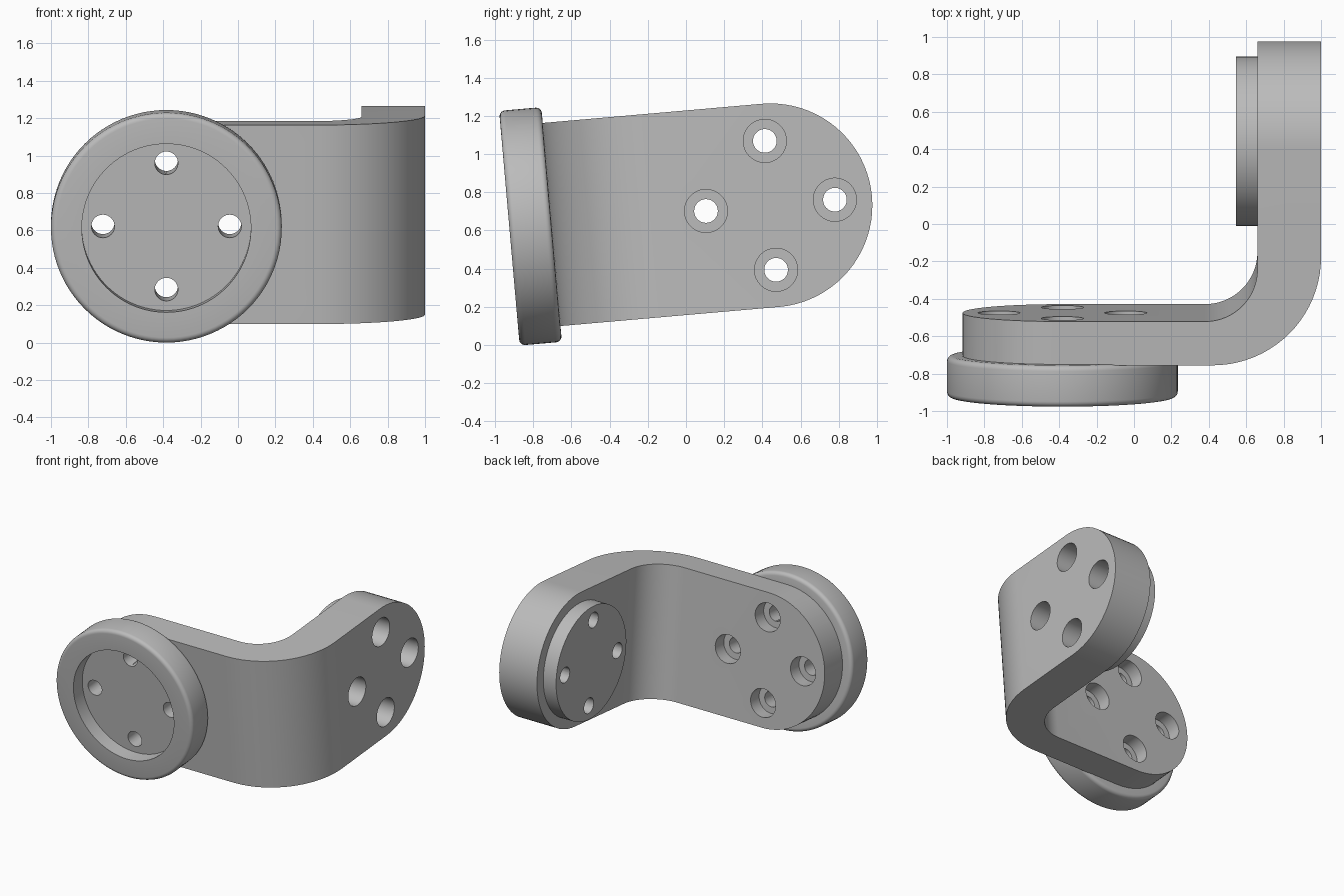
import bpy, bmesh, math
from mathutils import Matrix, Vector

if "Cube" in bpy.data.objects:
    bpy.data.objects.remove(bpy.data.objects["Cube"])

CX, CY, CZ = -0.383, 0.506, 0.70     # disc centre x, side flange centre y, shared height
R_ARM, R_DISC, R_SPIGOT, R_PITCH = 0.534, 0.617, 0.452, 0.339
FRONT, BACK, INNER = -0.65, -0.415, 0.66   # plate faces and inside of the side flange
TO_Y = Matrix.Rotation(math.pi / 2, 4, 'X')     # local z -> -y
TO_X = Matrix.Rotation(math.pi / 2, 4, 'Y')     # local z -> +x

grey = bpy.data.materials.new("satin grey")
grey.diffuse_color = (0.5, 0.5, 0.5, 1)
grey.use_nodes = True
grey.node_tree.nodes["Principled BSDF"].inputs["Base Color"].default_value = grey.diffuse_color


def add(name, bm):
    bmesh.ops.remove_doubles(bm, verts=bm.verts, dist=1e-5)
    bmesh.ops.recalc_face_normals(bm, faces=bm.faces)
    mesh = bpy.data.meshes.new(name)
    bm.to_mesh(mesh)
    bm.free()
    mesh.materials.append(grey)
    ob = bpy.data.objects.new(name, mesh)
    bpy.context.collection.objects.link(ob)
    return ob


def prism(name, points, depth):
    bm = bmesh.new()
    face = bm.faces.new([bm.verts.new(p) for p in points])
    out = bmesh.ops.extrude_face_region(bm, geom=[face])
    bmesh.ops.translate(bm, vec=depth,
                        verts=[v for v in out['geom'] if isinstance(v, bmesh.types.BMVert)])
    return add(name, bm)


def lathe(name, profile, matrix, steps=96):
    """Revolve (radius, axial) points and place the result."""
    bm = bmesh.new()
    vs = [bm.verts.new((r, 0, t)) for r, t in profile]
    es = [bm.edges.new(pair) for pair in zip(vs, vs[1:])]
    bmesh.ops.spin(bm, geom=vs + es, axis=(0, 0, 1), cent=(0, 0, 0),
                   angle=2 * math.pi, steps=steps, use_merge=True)
    bm.transform(matrix)
    return add(name, bm)


def arc(cx, cy, r, a0, a1, n):
    return [(cx + r * math.cos(math.radians(a0 + (a1 - a0) * i / n)),
             cy + r * math.sin(math.radians(a0 + (a1 - a0) * i / n))) for i in range(n + 1)]


def boolean(ob, tool, operation):
    mod = ob.modifiers.new(operation, 'BOOLEAN')
    mod.operation, mod.solver, mod.object = operation, 'EXACT', tool
    bpy.context.view_layer.objects.active = ob
    bpy.ops.object.modifier_apply(modifier=mod.name)
    bpy.data.objects.remove(tool)


# bent arm: L-shaped plan extruded upwards
plan = [(-1.2, BACK), (-1.2, FRONT)]
plan += arc(0.42, FRONT + 0.58, 0.58, -90, 0, 20)
plan += [(1, 1.3), (INNER, 1.3)]
plan += arc(INNER - 0.28, BACK + 0.28, 0.28, 0, -90, 16)
bracket = prism("bracket_arm", [(x, y, CZ - R_ARM) for x, y in plan], (0, 0, 2 * R_ARM))

# round both ends of the arm
big = R_ARM + 0.2
left = arc(CX, CZ, R_ARM, 90, 270, 40)
left = [(CX, CZ + R_ARM)] + left[1:-1] + [(CX, CZ - R_ARM)]
outline = [(1.2, CZ + big), (CX + 0.0, CZ + big)] + left + [(CX, CZ - big), (1.2, CZ - big)]
boolean(bracket, prism("end_shape", [(x, -1.2, z) for x, z in outline], (0, 2.7, 0)), 'INTERSECT')
rear = arc(CY, CZ, R_ARM, -90, 90, 40)
outline = [(-1.2, CZ - big), (CY, CZ - big)] + rear + [(CY, CZ + big), (-1.2, CZ + big)]
boolean(bracket, prism("end_shape", [(-1.4, y, z) for y, z in outline], (2.7, 0, 0)), 'INTERSECT')

# front disc with rounded rim and round socket
f, t0, t1, floor = 0.03, 0.645, 0.867, 0.752
profile = [(0, t0)] + arc(R_DISC - f, t0 + f, f, -90, 0, 5)
profile += arc(R_DISC - f, t1 - f, f, 0, 90, 5)
profile += [(R_SPIGOT, t1), (R_SPIGOT, floor), (0, floor)]
disc = lathe("front_disc", profile, Matrix.Translation((CX, 0, CZ)) @ TO_Y)
boolean(bracket, disc, 'UNION')

# spigot on the inside of the side flange
spigot = lathe("side_spigot", [(0, 0.545), (R_SPIGOT, 0.545), (R_SPIGOT, 0.70), (0, 0.70)],
               Matrix.Translation((0, CY, CZ)) @ TO_X)
boolean(bracket, spigot, 'UNION')

# four counterbored screw holes in each end
r, rb = 0.062, 0.113
for i in range(4):
    a = i * math.pi / 2
    u, w = R_PITCH * math.cos(a), R_PITCH * math.sin(a)
    hole = lathe("disc_hole", [(0, 0.3), (rb, 0.3), (rb, 0.525), (r, 0.525), (r, 0.8), (0, 0.8)],
                 Matrix.Translation((CX + u, 0, CZ + w)) @ TO_Y, 40)
    boolean(bracket, hole, 'DIFFERENCE')
    hole = lathe("flange_hole", [(0, 0.4), (r, 0.4), (r, 0.77), (rb, 0.77), (rb, 1.1), (0, 1.1)],
                 Matrix.Translation((0, CY + u, CZ + w)) @ TO_X, 40)
    boolean(bracket, hole, 'DIFFERENCE')

# tilt the whole bracket and stand it on the floor
mesh = bracket.data
mesh.transform(Matrix.Rotation(math.radians(5), 4, 'X'))
low = min(v.co.z for v in mesh.vertices)
ys = [v.co.y for v in mesh.vertices]
mesh.transform(Matrix.Translation((0, -(min(ys) + max(ys)) / 2, -low)))
bpy.ops.object.select_all(action='DESELECT')
bracket.select_set(True)
bpy.context.view_layer.objects.active = bracket
bpy.ops.object.shade_smooth_by_angle(angle=math.radians(30))
